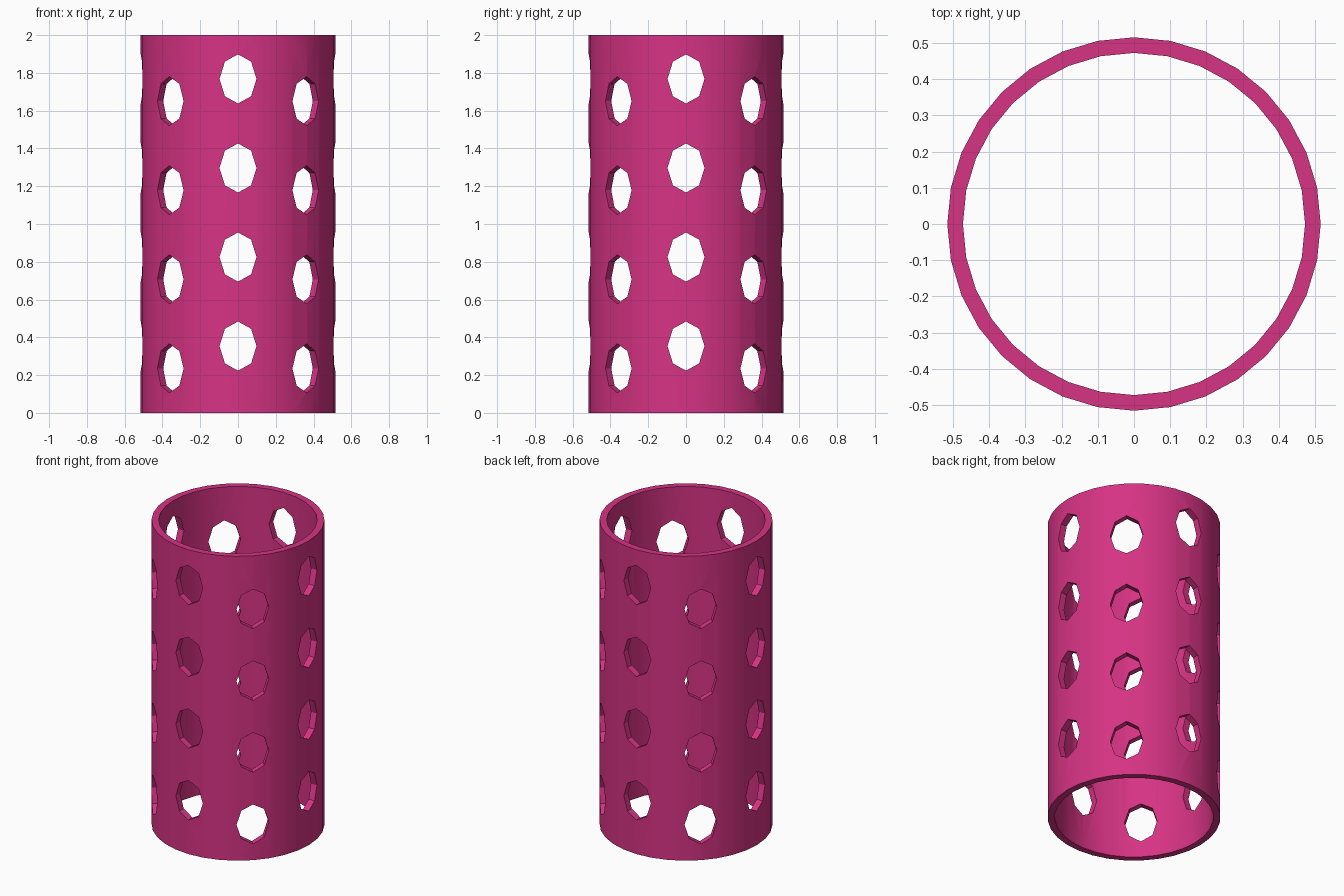
import bpy
import bmesh
from math import cos, sin, pi
from mathutils import Matrix, Vector

default = bpy.data.objects.get("Cube")
if default:
    bpy.data.objects.remove(default, do_unlink=True)

HEIGHT, OUTER, INNER, SIDES = 2.0, 0.515, 0.472, 32
HOLE_W, HOLE_H, HOLE_SIDES = 0.098, 0.13, 8
PITCH, ROWS, COLUMNS = 0.4715, 4, 8


def make_object(name, bm):
    bmesh.ops.recalc_face_normals(bm, faces=bm.faces)
    mesh = bpy.data.meshes.new(name)
    bm.to_mesh(mesh)
    bm.free()
    obj = bpy.data.objects.new(name, mesh)
    bpy.context.collection.objects.link(obj)
    return obj


def ring(bm, radius, z):
    return [bm.verts.new((radius * cos(2 * pi * i / SIDES),
                          radius * sin(2 * pi * i / SIDES), z)) for i in range(SIDES)]


# Open tube with a thin wall and flat rims
bm = bmesh.new()
loops = [ring(bm, OUTER, 0), ring(bm, OUTER, HEIGHT),
         ring(bm, INNER, HEIGHT), ring(bm, INNER, 0)]
for a, b in zip(loops, loops[1:] + loops[:1]):
    for i in range(SIDES):
        j = (i + 1) % SIDES
        bm.faces.new((a[i], a[j], b[j], b[i]))
tube = make_object("perforated_tube", bm)

# Eight-sided radial cutters, staggered on alternate columns
bm = bmesh.new()
for col in range(COLUMNS):
    turn = Matrix.Rotation(2 * pi * col / COLUMNS, 3, "Z")
    for row in range(ROWS):
        z = PITCH * (row + 0.5 + (0.25 if col % 2 == 0 else 0))
        ends = []
        for r in (0.35, 0.65):
            ends.append([bm.verts.new(turn @ Vector((
                r, HOLE_W * sin(2 * pi * k / HOLE_SIDES),
                z + HOLE_H * cos(2 * pi * k / HOLE_SIDES)))) for k in range(HOLE_SIDES)])
        near, far = ends
        bm.faces.new(near)
        bm.faces.new(far[::-1])
        for k in range(HOLE_SIDES):
            n = (k + 1) % HOLE_SIDES
            bm.faces.new((near[k], far[k], far[n], near[n]))
cutter = make_object("hole_cutter", bm)
cutter.hide_render = True

# Cut the holes
cut = tube.modifiers.new("holes", "BOOLEAN")
cut.operation = "DIFFERENCE"
cut.solver = "EXACT"
cut.object = cutter
bpy.ops.object.select_all(action="DESELECT")
tube.select_set(True)
bpy.context.view_layer.objects.active = tube
bpy.ops.object.modifier_apply(modifier=cut.name)
bpy.data.objects.remove(cutter, do_unlink=True)

# Colour and shading
pink = bpy.data.materials.new("deep_pink")
pink.use_nodes = True
colour = (0.672, 0.033, 0.23, 1)
pink.diffuse_color = colour
pink.node_tree.nodes["Principled BSDF"].inputs["Base Color"].default_value = colour
tube.data.materials.clear()
tube.data.materials.append(pink)
bpy.ops.object.shade_smooth_by_angle(angle=pi / 7)
